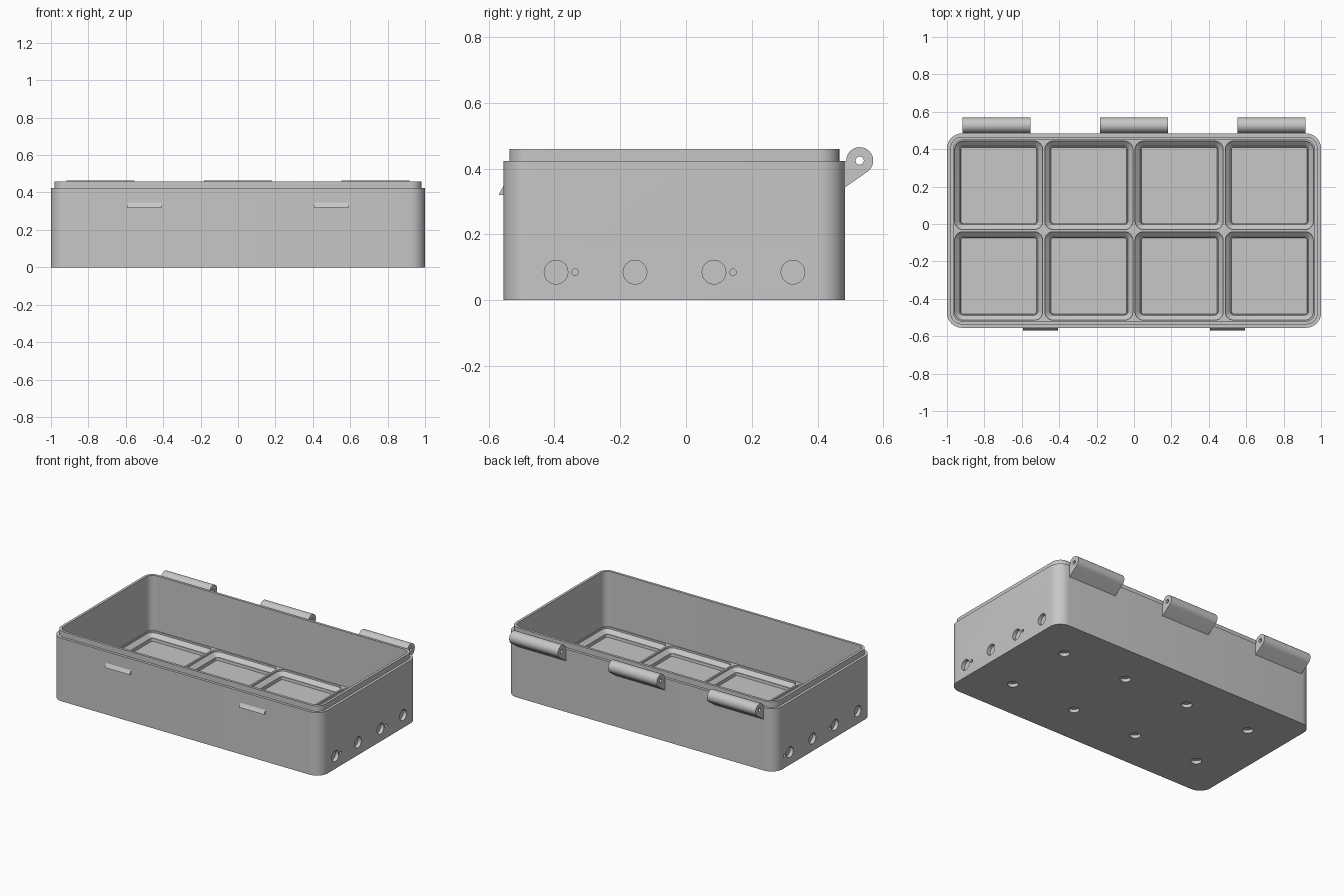
import bpy, bmesh, math
from mathutils import Vector

cube = bpy.data.objects.get("Cube")
if cube:
    bpy.data.objects.remove(cube, do_unlink=True)

grey = bpy.data.materials.new("light_grey_plastic")
grey.use_nodes = True
COLOUR = (0.57, 0.57, 0.57, 1)
grey.diffuse_color = COLOUR
grey.node_tree.nodes["Principled BSDF"].inputs["Base Color"].default_value = COLOUR

FRONT, BACK = -0.555, 0.484      # outer walls in y
WALL = 0.035


def rounded(x0, x1, y0, y1, r, steps=8):
    """Outline of a rounded rectangle, counterclockwise."""
    pts = []
    corners = [(x1 - r, y1 - r), (x0 + r, y1 - r), (x0 + r, y0 + r), (x1 - r, y0 + r)]
    for q, (cx, cy) in enumerate(corners):
        for i in range(steps + 1):
            a = (q + i / steps) * math.pi / 2
            pts.append((cx + r * math.cos(a), cy + r * math.sin(a)))
    return pts


def loft(name, rings):
    """Closed solid through rings of equal point count."""
    bm = bmesh.new()
    loops = [[bm.verts.new(p) for p in ring] for ring in rings]
    for a, b in zip(loops, loops[1:]):
        for i in range(len(a)):
            j = (i + 1) % len(a)
            bm.faces.new((a[i], a[j], b[j], b[i]))
    bm.faces.new(loops[0][::-1])
    bm.faces.new(loops[-1])
    bmesh.ops.recalc_face_normals(bm, faces=bm.faces)
    mesh = bpy.data.meshes.new(name)
    bm.to_mesh(mesh)
    bm.free()
    mesh.materials.append(grey)
    obj = bpy.data.objects.new(name, mesh)
    bpy.context.collection.objects.link(obj)
    return obj


def stack(name, x0, x1, y0, y1, r, levels):
    """Rounded box from (z, inset) levels."""
    return loft(name, [[(x, y, z) for x, y in
                        rounded(x0 + d, x1 - d, y0 + d, y1 - d, max(r - d, 0.008))]
                       for z, d in levels])


def rod(name, start, end, r, n=32):
    """Cylinder between two points along x or z."""
    start, end = Vector(start), Vector(end)
    u = Vector((0, 1, 0))
    v = (end - start).normalized().cross(u)
    circle = [u * math.cos(t) * r + v * math.sin(t) * r
              for t in (2 * math.pi * i / n for i in range(n))]
    return loft(name, [[c + p for p in circle] for c in (start, end)])


def prism(name, profile, x0, x1):
    """Extrude a y-z profile along x."""
    return loft(name, [[(x, y, z) for y, z in profile] for x in (x0, x1)])


def carve(obj, cutters):
    """Subtract the cutters, then discard them."""
    group = bpy.data.collections.new("cutters")
    bpy.context.scene.collection.children.link(group)
    for c in cutters:
        c.hide_render = True
        group.objects.link(c)
    mod = obj.modifiers.new("carve", "BOOLEAN")
    mod.operation, mod.solver = "DIFFERENCE", "EXACT"
    mod.operand_type, mod.collection = "COLLECTION", group
    bpy.ops.object.select_all(action="DESELECT")
    obj.select_set(True)
    bpy.context.view_layer.objects.active = obj
    bpy.ops.object.modifier_apply(modifier=mod.name)
    for c in cutters:
        bpy.data.objects.remove(c, do_unlink=True)
    bpy.data.collections.remove(group)


def smooth(obj):
    bpy.ops.object.select_all(action="DESELECT")
    obj.select_set(True)
    bpy.context.view_layer.objects.active = obj
    bpy.ops.object.shade_smooth_by_angle(angle=math.radians(25))


# Tray body with a stepped lip
body = stack("tray_body", -1, 1, FRONT, BACK, 0.08,
             [(0, 0), (0.423, 0), (0.423, 0.018), (0.46, 0.018)])

# Main cavity down to the top of the low dividers
RIM, FLOOR = 0.09, 0.036
IN_X, IN_F, IN_B = 1 - WALL, FRONT + WALL, BACK - WALL
cavity = stack("cavity_cutter", -IN_X, IN_X, IN_F, IN_B, 0.047, [(RIM, 0), (0.6, 0)])
carve(body, [cavity])

# Eight compartments with sloped sides and a small step to the floor,
# and a blind hole under each
EDGE = 0.006
pitch_x, pitch_y = 2 * IN_X / 4, (IN_B - IN_F) / 2
levels = [(RIM + 0.02, 0), (RIM - 0.012, 0), (RIM - 0.036, 0.026),
          (RIM - 0.036, 0.031), (FLOOR, 0.033)]
pockets, holes = [], []
for i in range(4):
    for j in range(2):
        x, y = -IN_X + i * pitch_x, IN_F + j * pitch_y
        pockets.append(stack("pocket_cutter", x + EDGE, x + pitch_x - EDGE,
                             y + EDGE, y + pitch_y - EDGE, 0.045, levels))
        cx, cy = x + pitch_x / 2, y + pitch_y / 2
        holes.append(rod("hole_cutter", (cx, cy, -0.05), (cx, cy, 0.022), 0.033))
carve(body, pockets)

# Blind holes in both ends, with small marker holes beside every other one
for side in (-1, 1):
    for k in range(4):
        y = -0.395 + 0.24 * k
        spots = [(y, 0.036)]
        if (k % 2 == 0) == (side > 0):
            spots.append((y + 0.058, 0.01))
        for py, r in spots:
            holes.append(rod("hole_cutter", (side * 1.05, py, 0.085),
                             (side * 0.976, py, 0.085), r))
carve(body, holes)
smooth(body)

# Three hinge knuckles along the back
HY, HZ, HR = 0.528, 0.424, 0.041
knuckle = [(HY + HR * math.cos(a), HZ + HR * math.sin(a))
           for a in (math.radians(-52 + 232 * i / 28) for i in range(29))]
knuckle += [(BACK - 0.01, HZ - 0.005), (BACK - 0.01, 0.336)]
for label, x in (("right", -0.735), ("middle", 0), ("left", 0.735)):
    hinge = prism("hinge_" + label, knuckle, x - 0.181, x + 0.181)
    carve(hinge, [rod("pin_cutter", (x - 0.3, HY, HZ), (x + 0.3, HY, HZ), 0.0125, 20)])
    smooth(hinge)

# Two wedge catches on the front
wedge = [(FRONT + 0.01, 0.32), (FRONT - 0.014, 0.32), (FRONT - 0.012, 0.325),
         (FRONT, 0.346), (FRONT + 0.01, 0.346)]
for label, x in (("right", -0.5), ("left", 0.5)):
    prism("catch_" + label, wedge, x - 0.093, x + 0.093)
